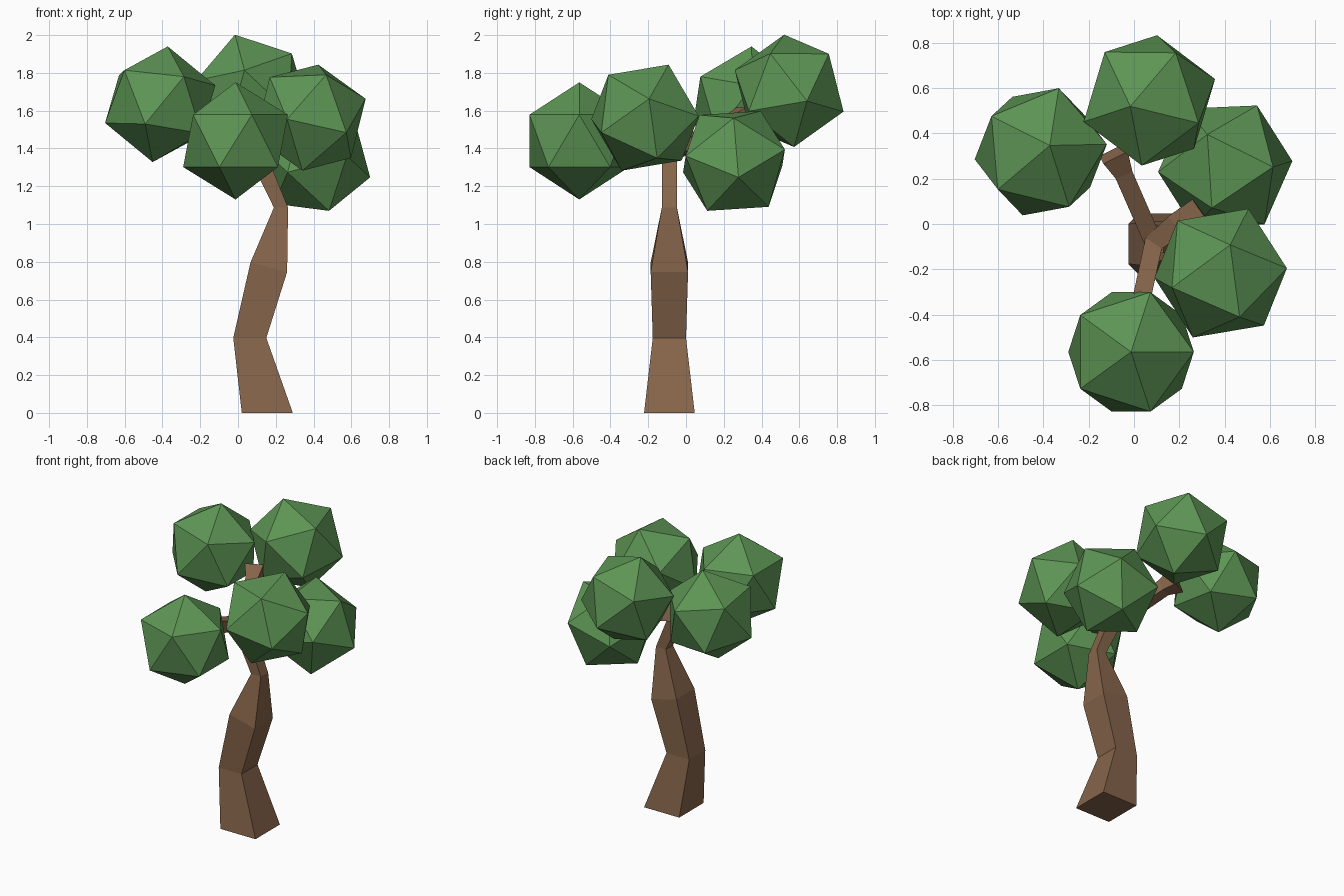
import bpy, bmesh
from mathutils import Vector, Matrix

if "Cube" in bpy.data.objects:
    bpy.data.objects.remove(bpy.data.objects["Cube"])


def material(name, color):
    m = bpy.data.materials.new(name)
    m.diffuse_color = (*color, 1)
    m.use_nodes = True
    m.node_tree.nodes["Principled BSDF"].inputs["Base Color"].default_value = m.diffuse_color
    return m


BARK = material("bark", (0.24, 0.13, 0.07))
LEAF = material("leaves", (0.11, 0.30, 0.09))


def finish(bm, name, mat):
    bmesh.ops.recalc_face_normals(bm, faces=bm.faces)
    mesh = bpy.data.meshes.new(name)
    bm.to_mesh(mesh)
    bm.free()
    mesh.materials.append(mat)
    obj = bpy.data.objects.new(name, mesh)
    bpy.context.collection.objects.link(obj)
    return obj


def loft(name, rings):
    """Skin a list of four-cornered rings into a closed limb."""
    bm = bmesh.new()
    loops = [[bm.verts.new(p) for p in ring] for ring in rings]
    for a, b in zip(loops, loops[1:]):
        for i in range(4):
            j = (i + 1) % 4
            bm.faces.new((a[i], a[j], b[j], b[i]))
    bm.faces.new(loops[0])
    bm.faces.new(loops[-1])
    return finish(bm, name, BARK)


CORNERS = [(-1, -1), (1, -1), (1, 1), (-1, 1)]


def branch(name, path):
    """Square limb along (x, y, z, half width) points."""
    pts = [Vector(p[:3]) for p in path]
    rings = []
    for i, p in enumerate(pts):
        d = (pts[min(i + 1, len(pts) - 1)] - pts[max(i - 1, 0)]).normalized()
        side = d.cross(Vector((0, 0, 1))).normalized()
        up = side.cross(d)
        h = path[i][3]
        rings.append([p + side * h * u + up * h * v for u, v in CORNERS])
    return loft(name, rings)


def leaf_ball(name, center, v1, v2):
    """Icosahedron with two adjacent corners pointing along v1 and v2."""
    z = Vector(v1).normalized()
    x = Vector(v2)
    x = (x - z * x.dot(z)).normalized()
    rot = Matrix((x, z.cross(x), z)).transposed().to_4x4()
    bm = bmesh.new()
    bmesh.ops.create_icosphere(bm, subdivisions=1, radius=0.31,
                               matrix=Matrix.Translation(center) @ rot)
    return finish(bm, name, LEAF)


# Trunk: left x, right x, left z, right z, half depth
trunk = [
    (0.02, 0.29, 0.0, 0.0, 0.134),
    (-0.025, 0.15, 0.397, 0.397, 0.088),
    (0.066, 0.26, 0.796, 0.746, 0.099),
    (0.19, 0.265, 1.087, 1.087, 0.04),
    (0.05, 0.13, 1.37, 1.42, 0.04),
]
YC = -0.088
loft("trunk", [[(xl, YC - h, zl), (xr, YC - h, zr), (xr, YC + h, zr), (xl, YC + h, zl)]
               for xl, xr, zl, zr, h in trunk])

# Branches from the top of the trunk
branch("back_branch", [(0.09, -0.09, 1.37, 0.04), (-0.05, 0.23, 1.53, 0.04),
                       (-0.09, 0.31, 1.56, 0.06)])
branch("front_branch", [(0.09, -0.07, 1.39, 0.04), (0.04, -0.30, 1.45, 0.04),
                        (0.0, -0.50, 1.46, 0.04)])
branch("right_branch", [(0.08, -0.09, 1.39, 0.04), (0.19, 0.0, 1.43, 0.05),
                        (0.29, 0.07, 1.44, 0.05)])

# Foliage
leaf_ball("left_foliage", (-0.412, 0.319, 1.634), (0.04, 0.028, 0.306), (0.292, 0.033, 0.096))
leaf_ball("back_foliage", (0.068, 0.546, 1.705), (-0.084, -0.026, 0.297), (0.22, -0.101, 0.2))
leaf_ball("back_right_foliage", (0.403, 0.254, 1.334), (0.297, 0.024, -0.087), (0.075, -0.146, -0.27))
leaf_ball("front_right_foliage", (0.383, -0.217, 1.563), (0.042, 0.125, 0.281), (0.297, 0.023, 0.104))
leaf_ball("front_foliage", (-0.013, -0.565, 1.44), (0, 0, 1), (1, 0, 0.5))
